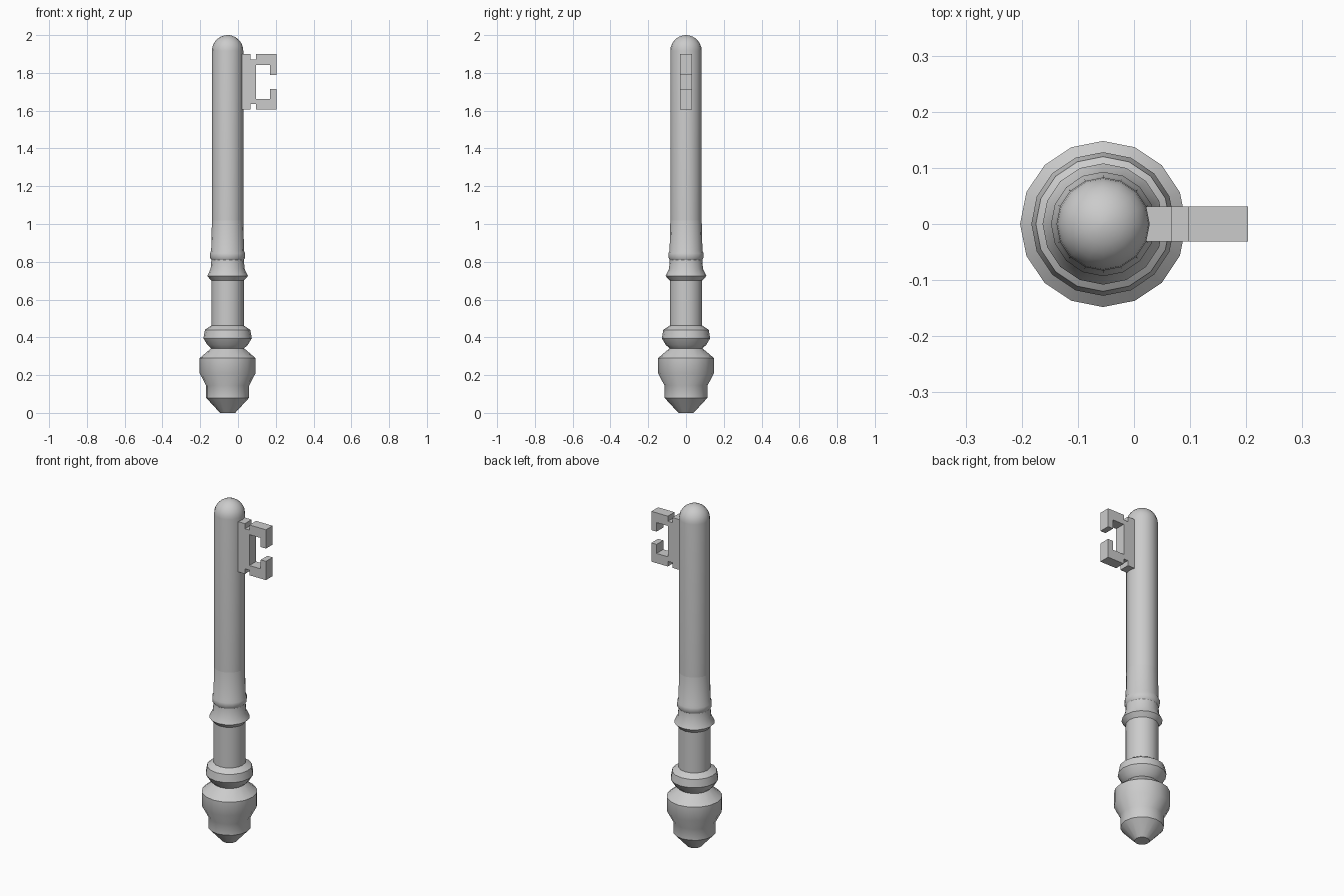
import bpy, bmesh, math

if "Cube" in bpy.data.objects:
    bpy.data.objects.remove(bpy.data.objects["Cube"])

AXIS_X = -0.055
SIDES = 16


def finish(name, bm, smooth_angle=None):
    bmesh.ops.recalc_face_normals(bm, faces=bm.faces)
    mesh = bpy.data.meshes.new(name)
    bm.to_mesh(mesh)
    bm.free()
    obj = bpy.data.objects.new(name, mesh)
    bpy.context.collection.objects.link(obj)
    if smooth_angle:
        bpy.ops.object.select_all(action='DESELECT')
        obj.select_set(True)
        bpy.context.view_layer.objects.active = obj
        bpy.ops.object.shade_smooth_by_angle(angle=math.radians(smooth_angle))
    return obj


def turned(name, profile):
    """Revolve (radius, z) pairs about the key axis and cap the ends."""
    bm = bmesh.new()
    rings = [[bm.verts.new((AXIS_X + r * math.cos(2 * math.pi * i / SIDES),
                            r * math.sin(2 * math.pi * i / SIDES), z))
              for i in range(SIDES)] for r, z in profile]
    for a, b in zip(rings, rings[1:]):
        for i in range(SIDES):
            j = (i + 1) % SIDES
            bm.faces.new((a[i], a[j], b[j], b[i]))
    bm.faces.new(rings[0])
    bm.faces.new(rings[-1])
    bmesh.ops.remove_doubles(bm, verts=bm.verts, dist=0.0001)
    return finish(name, bm, 30)


# Turned handle: pointed pommel, bulb, ring, grip and collars
turned("handle", [
    (0.040, 0.0), (0.114, 0.08), (0.114, 0.145), (0.148, 0.21), (0.148, 0.29),
    (0.087, 0.342), (0.107, 0.36), (0.128, 0.395), (0.120, 0.44), (0.090, 0.46),
    (0.086, 0.462), (0.086, 0.70), (0.108, 0.725), (0.090, 0.762), (0.086, 0.81),
    (0.093, 0.822), (0.093, 0.845), (0.087, 0.858), (0.081, 1.10)])

# Long shaft with a rounded tip
R, TIP = 0.083, 1.917
dome = [(R * math.cos(t), TIP + R * math.sin(t))
        for t in (math.pi / 2 * k / 7 for k in range(7))]
turned("shaft", [(R, 0.85)] + dome + [(0.004, 2.0)])

# Toothed bit: upper half outline, mirrored about its mid height
MID, HALF_Y = 1.7525, 0.031
upper = [(0.0, 1.9), (0.067, 1.9), (0.067, 1.87), (0.096, 1.87), (0.096, 1.9),
         (0.203, 1.9), (0.203, 1.79), (0.169, 1.79), (0.169, 1.843), (0.096, 1.843)]
outline = upper + [(x, 2 * MID - z) for x, z in reversed(upper)]
bm = bmesh.new()
face = bm.faces.new([bm.verts.new((x, -HALF_Y, z)) for x, z in outline])
out = bmesh.ops.extrude_face_region(bm, geom=[face])["geom"]
bmesh.ops.translate(bm, vec=(0, 2 * HALF_Y, 0),
                    verts=[g for g in out if isinstance(g, bmesh.types.BMVert)])
finish("bit", bm)
